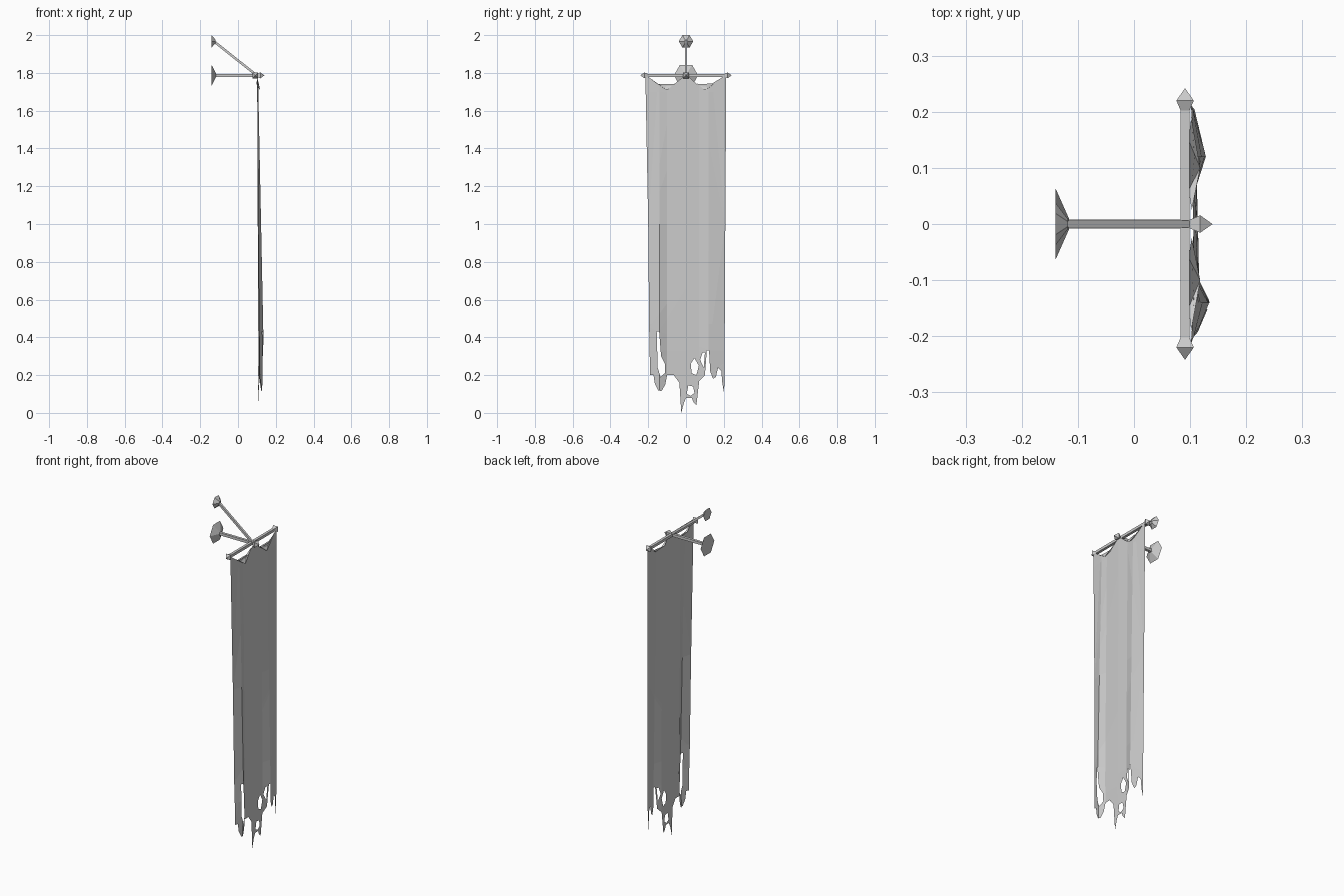
import bpy, bmesh, math
from mathutils import Vector
from mathutils.geometry import tessellate_polygon

if "Cube" in bpy.data.objects:
    bpy.data.objects.remove(bpy.data.objects["Cube"])


def finish(name, bm):
    me = bpy.data.meshes.new(name)
    bm.to_mesh(me)
    bm.free()
    ob = bpy.data.objects.new(name, me)
    bpy.context.collection.objects.link(ob)
    return ob


def spindle(name, start, direction, profile, sides=4, spin=45):
    """Faceted turned part: profile is (distance, radius) along direction."""
    q = Vector(direction).to_track_quat('Z', 'Y')
    bm = bmesh.new()
    rings = []
    for t, r in profile:
        ring = []
        for i in range(sides):
            a = math.radians(spin) + 2 * math.pi * i / sides
            ring.append(bm.verts.new(Vector(start) + q @ Vector(
                (r * math.cos(a), r * math.sin(a), t))))
        rings.append(ring)
    for a, b in zip(rings, rings[1:]):
        for i in range(sides):
            j = (i + 1) % sides
            bm.faces.new((a[i], a[j], b[j], b[i]))
    bm.faces.new(rings[0][::-1])
    bm.faces.new(rings[-1])
    bmesh.ops.remove_doubles(bm, verts=bm.verts, dist=0.0002)
    return finish(name, bm)


BAR_Z = 1.787
R = 0.011

# Wall plates
spindle("lower_wall_plate", (-0.14, 0, BAR_Z), (1, 0, 0),
        [(0, 0.064), (0.024, 0.01)], 6, 0)
spindle("upper_wall_plate", (-0.14, 0, 1.967), (1, 0, 0),
        [(0, 0.038), (0.022, 0.009)], 6, 0)

# Arm, brace and crossbar
spindle("arm", (-0.12, 0, BAR_Z), (1, 0, 0), [(0, R), (0.225, R)])
p, q = Vector((-0.125, 0, 1.965)), Vector((0.095, 0, 1.79))
spindle("diagonal_brace", p, q - p, [(0, 0.009), ((q - p).length, 0.009)])
spindle("crossbar", (0.091, -0.205, BAR_Z), (0, 1, 0), [(0, R), (0.41, R)])

# Pointed finials
tip = [(0, R), (0.018, 0.022), (0.04, 0.0001)]
for side, label in ((-1, "left"), (1, "right")):
    spindle(label + "_finial", (0.091, side * 0.202, BAR_Z), (0, side, 0), tip)
spindle("front_finial", (0.1, 0, BAR_Z), (1, 0, 0), tip)

# Torn banner outline (y, z) and its holes
outline = [(-0.215, 1.787), (-0.19, 1.772), (-0.15, 1.742), (-0.06, 1.742),
           (-0.02, 1.775), (0, 1.785), (0.02, 1.775), (0.06, 1.738),
           (0.14, 1.745), (0.185, 1.772), (0.213, 1.787),
           (0.208, 1.0), (0.204, 0.26), (0.202, 0.1), (0.192, 0.16),
           (0.187, 0.22), (0.17, 0.24), (0.158, 0.19), (0.143, 0.18),
           (0.128, 0.22), (0.122, 0.33), (0.11, 0.33), (0.1, 0.2),
           (0.07, 0.17), (0.063, 0.11), (0.055, 0.04), (0.04, 0.055),
           (0.03, 0.08), (0.0, 0.08), (-0.012, 0.05), (-0.025, 0.0),
           (-0.032, 0.11), (-0.035, 0.16), (-0.065, 0.2), (-0.1, 0.2),
           (-0.11, 0.15), (-0.13, 0.115), (-0.148, 0.12), (-0.165, 0.155),
           (-0.172, 0.2), (-0.19, 0.2), (-0.195, 0.45), (-0.2, 1.0)]
holes = [[(-0.155, 0.43), (-0.142, 0.43), (-0.132, 0.3), (-0.112, 0.26),
          (-0.112, 0.21), (-0.135, 0.19), (-0.15, 0.24)],
         [(0.025, 0.26), (0.045, 0.29), (0.068, 0.25), (0.055, 0.2), (0.03, 0.21)],
         [(0.004, 0.1), (0.012, 0.145), (0.038, 0.14), (0.045, 0.105), (0.025, 0.09)],
         [(0.075, 0.28), (0.088, 0.32), (0.1, 0.32), (0.094, 0.24)]]

# Fold depth across the width: (y, depth at top, depth at hem)
folds = [(-0.22, 0.101, 0.102), (-0.14, 0.106, 0.136), (-0.10, 0.104, 0.116),
         (0, 0.106, 0.114), (0.07, 0.103, 0.112), (0.12, 0.107, 0.128),
         (0.22, 0.101, 0.104)]


def depth(y, z):
    f = min(1, max(0, (1.78 - z) / 1.45))
    if z < 0.33:
        f = 0.55 + 0.45 * z / 0.33
    for (y0, a0, b0), (y1, a1, b1) in zip(folds, folds[1:]):
        if y <= y1:
            k = (y - y0) / (y1 - y0)
            return (a0 + (b0 - a0) * f) * (1 - k) + (a1 + (b1 - a1) * f) * k
    return 0.102


# Banner sheet: fill the outline, cut along the folds, then push them forward
loops = [[Vector((y, z, 0)) for y, z in lp] for lp in [outline] + holes]
bm = bmesh.new()
verts = [bm.verts.new((0, v.x, v.y)) for lp in loops for v in lp]
for tri in tessellate_polygon(loops):
    bm.faces.new([verts[i] for i in tri])
cuts = [((0, f[0], 0), (0, 1, 0)) for f in folds[1:-1]]
cuts += [((0, 0, z), (0, 0, 1)) for z in (1.7, 1.0, 0.47, 0.33)]
for co, no in cuts:
    bmesh.ops.bisect_plane(bm, geom=bm.verts[:] + bm.edges[:] + bm.faces[:],
                           plane_co=co, plane_no=no, dist=1e-5)
for v in bm.verts:
    v.co.x = depth(v.co.y, v.co.z)
for f in bm.faces:
    f.normal_update()
    if f.normal.x < 0:
        f.normal_flip()
finish("banner", bm)

# Sagging folds of cloth between the hanging points
for side, label in ((-1, "left"), (1, "right")):
    bm = bmesh.new()
    pts = [(0.102, 0.19, 1.772), (0.118, 0.1, 1.708), (0.103, 0.025, 1.772),
           (0.097, 0.06, 1.742), (0.097, 0.15, 1.742)]
    v = [bm.verts.new((x, y * side, z)) for x, y, z in pts]
    for idx in ((0, 1, 4), (4, 1, 3), (3, 1, 2)):
        bm.faces.new([v[i] for i in idx])
    bmesh.ops.recalc_face_normals(bm, faces=bm.faces)
    finish(label + "_sagging_fold", bm)
